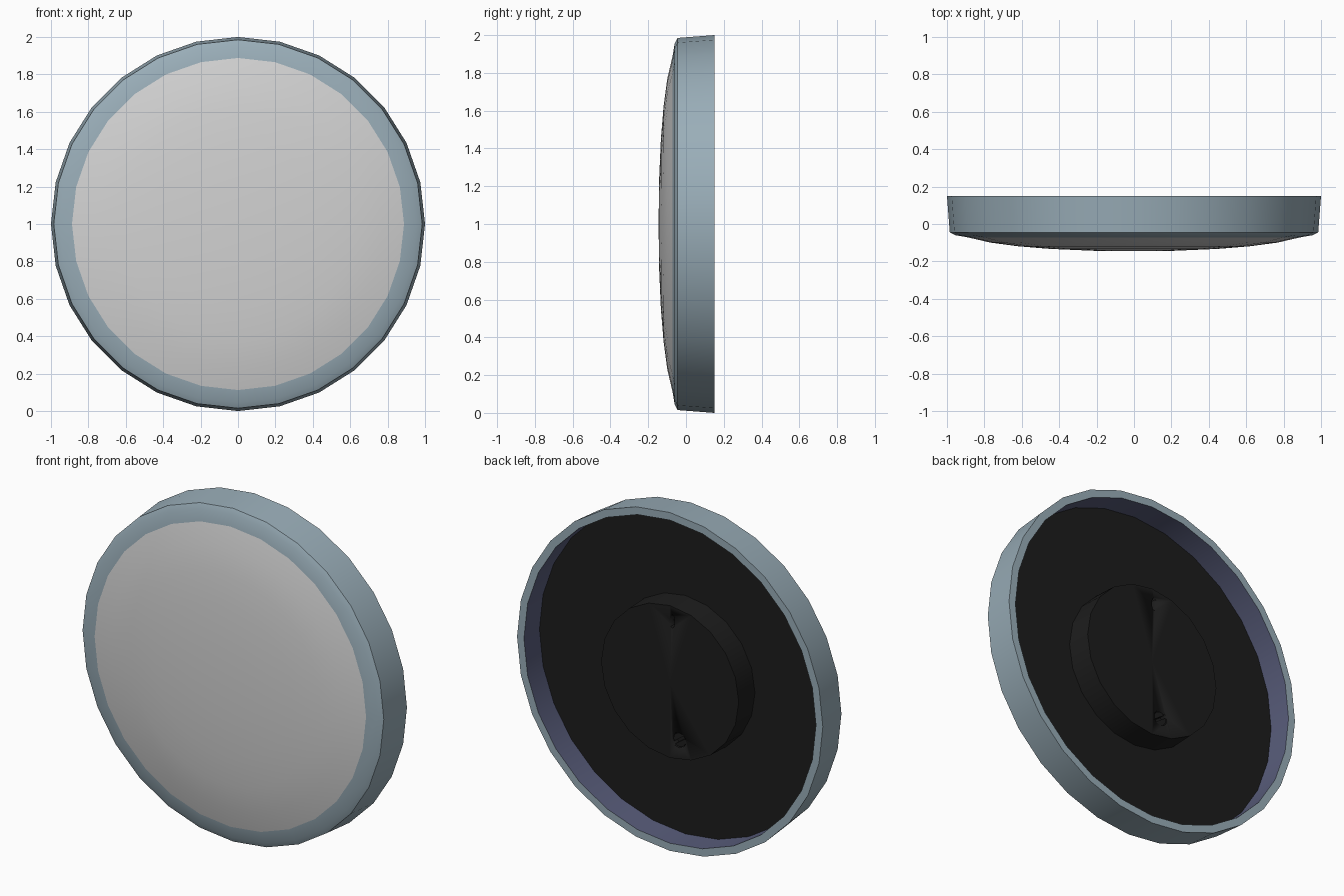
import bpy, bmesh, math

if "Cube" in bpy.data.objects:
    bpy.data.objects.remove(bpy.data.objects["Cube"])

SEG = 28
CZ = 1.0  # height of the disc centre


def material(name, rgb):
    m = bpy.data.materials.new(name)
    m.diffuse_color = (*rgb, 1)
    m.use_nodes = True
    m.node_tree.nodes["Principled BSDF"].inputs["Base Color"].default_value = m.diffuse_color
    return m


BLUE = material("blue_grey", (0.32, 0.42, 0.48))
GREY = material("light_grey", (0.65, 0.65, 0.65))
BLACK = material("black", (0.012, 0.012, 0.012))
NAVY = material("dark_slate_blue", (0.10, 0.11, 0.20))


def lathe(name, profile, mat, seg=SEG, center=(0, CZ), inward=False, stretch=1.0):
    """Revolve (radius, y) points about a y axis through center (x, z)."""
    bm = bmesh.new()
    rings = []
    for r, y in profile:
        if r == 0:
            rings.append([bm.verts.new((center[0], y, center[1]))])
        else:
            rings.append([bm.verts.new((center[0] + stretch * r * math.sin(2 * math.pi * i / seg), y,
                                        center[1] + r * math.cos(2 * math.pi * i / seg)))
                          for i in range(seg)])
    for a, b in zip(rings, rings[1:]):
        for i in range(seg):
            j = (i + 1) % seg
            loop = [a[i % len(a)], a[j % len(a)], b[j % len(b)], b[i % len(b)]]
            bm.faces.new(list(dict.fromkeys(loop)))
    # profiles run from back to front, so the outside lies away from the axis
    bm.normal_update()
    f = max(bm.faces, key=lambda q: abs(q.normal.x) + abs(q.normal.z))
    c = f.calc_center_median()
    out = f.normal.x * (c.x - center[0]) + f.normal.z * (c.z - center[1])
    if (out < 0) != inward:
        bmesh.ops.reverse_faces(bm, faces=bm.faces[:])
    me = bpy.data.meshes.new(name)
    bm.to_mesh(me)
    bm.free()
    me.materials.append(mat)
    ob = bpy.data.objects.new(name, me)
    bpy.context.collection.objects.link(ob)
    bpy.ops.object.select_all(action='DESELECT')
    ob.select_set(True)
    bpy.context.view_layer.objects.active = ob
    bpy.ops.object.shade_smooth_by_angle(angle=math.radians(30))
    return ob


# Outer rim: back lip, tapered side, sloping front ring
lathe("rim", [(0.955, 0.15), (1.0, 0.15), (0.985, -0.045), (0.955, -0.06), (0.885, -0.072)], BLUE)

# Inside wall of the rim, seen from behind
lathe("inner_wall", [(0.955, 0.15), (0.955, 0.005)], NAVY, inward=True)

# Domed front face
lathe("dome", [(0.89, -0.071), (0.77, -0.099), (0.62, -0.119), (0.45, -0.133),
               (0.22, -0.143), (0, -0.145)], GREY)

# Recessed back plate
lathe("back_plate", [(0, 0.005), (0.957, 0.005), (0.957, -0.02)], BLACK)

# Raised hub in the middle of the back
hub = lathe("hub", [(0, 0.15), (0.45, 0.15), (0.455, 0.0), (0, 0.0)], BLACK, seg=20)

# Mounting holes cut into the hub
for name, pos, r, stretch in (("upper_slot", (-0.015, CZ + 0.36), 0.04, 0.4),
                              ("lower_hole", (-0.06, CZ - 0.33), 0.045, 1.0)):
    cutter = lathe(name + "_cutter", [(0, 0.2), (r, 0.2), (r, 0.11), (0, 0.11)], BLACK,
                   seg=10, center=pos, stretch=stretch)
    cutter.hide_render = True
    cutter.hide_set(True)
    mod = hub.modifiers.new(name, 'BOOLEAN')
    mod.operation = 'DIFFERENCE'
    mod.solver = 'EXACT'
    mod.object = cutter

# Slotted screw sitting in the lower hole: two half heads
for side in (-1, 1):
    bm = bmesh.new()
    pts = [(0.04 * math.cos(a), 0.04 * math.sin(a))
           for a in (math.radians(12 + 156 * k / 6) for k in range(7))]
    rot = math.radians(-35 if side > 0 else 145)
    pos = [(-0.06 + x * math.cos(rot) - z * math.sin(rot),
            CZ - 0.33 + x * math.sin(rot) + z * math.cos(rot)) for x, z in pts]
    top = [bm.verts.new((x, 0.145, z)) for x, z in pos]
    low = [bm.verts.new((x, 0.109, z)) for x, z in pos]
    bm.faces.new(top)
    bm.faces.new(low[::-1])
    for i in range(7):
        j = (i + 1) % 7
        bm.faces.new((top[j], top[i], low[i], low[j]))
    bmesh.ops.recalc_face_normals(bm, faces=bm.faces[:])
    me = bpy.data.meshes.new("screw_half")
    bm.to_mesh(me)
    bm.free()
    me.materials.append(BLACK)
    bpy.context.collection.objects.link(bpy.data.objects.new("screw_half", me))
